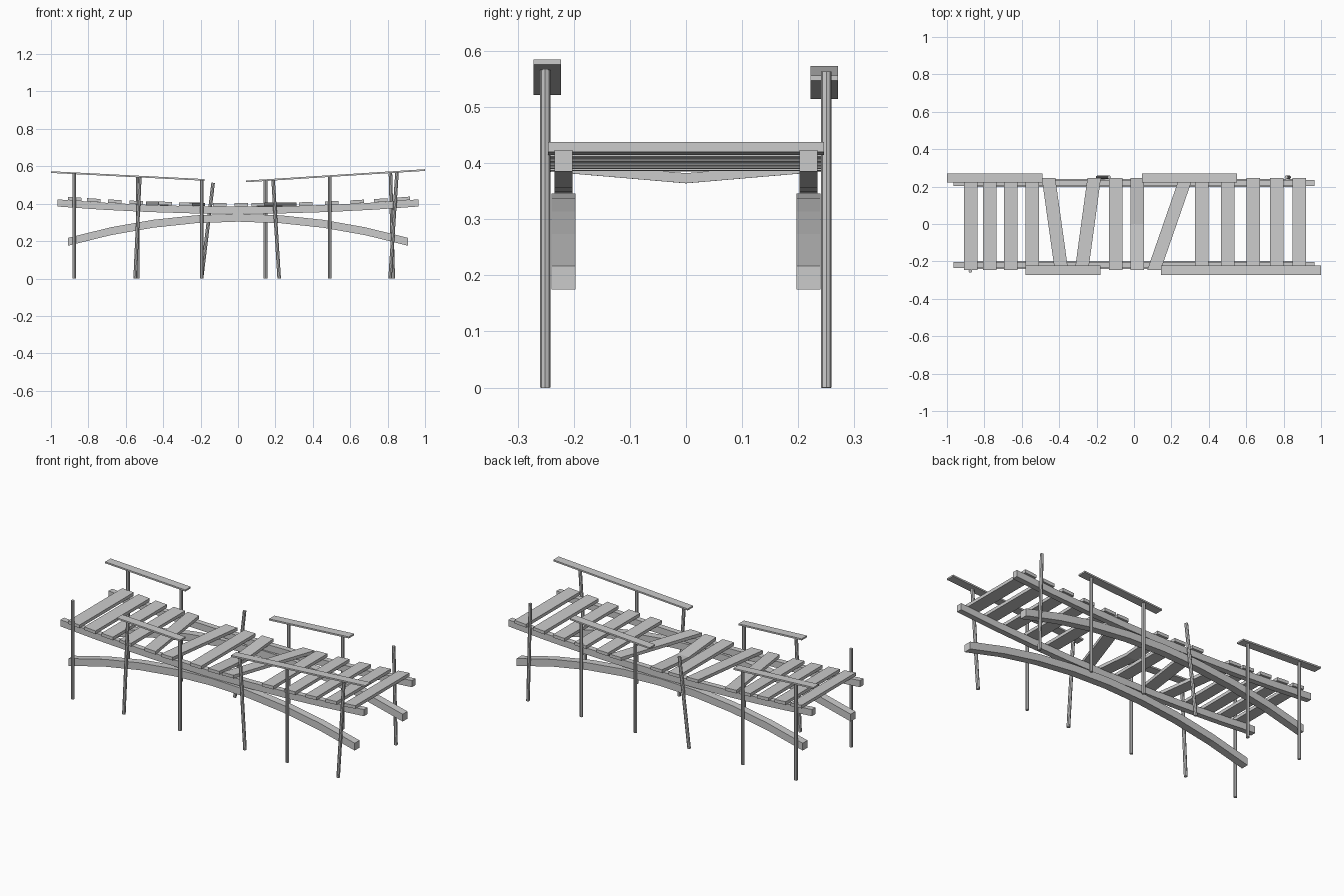
import bpy, bmesh, math
from mathutils import Vector

if "Cube" in bpy.data.objects:
    bpy.data.objects.remove(bpy.data.objects["Cube"])


def finish(bm, name):
    bmesh.ops.recalc_face_normals(bm, faces=bm.faces)
    me = bpy.data.meshes.new(name)
    bm.to_mesh(me)
    bm.free()
    ob = bpy.data.objects.new(name, me)
    bpy.context.collection.objects.link(ob)
    return ob


def loft(name, sections):
    """Skin a list of four-point sections into a closed beam."""
    bm = bmesh.new()
    rings = [[bm.verts.new(p) for p in s] for s in sections]
    for a, b in zip(rings, rings[1:]):
        for i in range(4):
            j = (i + 1) % 4
            bm.faces.new((a[i], a[j], b[j], b[i]))
    bm.faces.new(rings[0])
    bm.faces.new(rings[-1])
    return finish(bm, name)


def bowed_beam(name, y, half_len, z_mid, z_end, width, height, n=8):
    secs = []
    for i in range(n + 1):
        t = 2 * i / n - 1
        x, z = t * half_len, z_mid + (z_end - z_mid) * t * t
        secs.append([(x, y + a * width / 2, z + b * height / 2)
                     for a, b in ((-1, -1), (1, -1), (1, 1), (-1, 1))])
    return loft(name, secs)


def plank(name, x_front, x_back, sag=0.0):
    """Deck board lying on the stringers, following their slope."""
    w, th, y_end = 0.072, 0.018, 0.246
    secs = []
    for s in (-1, 0, 1):
        xc = x_front + (x_back - x_front) * (s + 1) / 2
        xm = (x_front + x_back) / 2
        slope = 0.08 * xm / 0.96 ** 2
        z0 = 0.385 + 0.038 * (xm / 0.96) ** 2 - (sag if s == 0 else 0)
        secs.append([(xc + a * w / 2, s * y_end, z0 + a * w / 2 * slope + b * th)
                     for a, b in ((-1, 0), (1, 0), (1, 1), (-1, 1))])
    return loft(name, secs)


def post(name, y, x_bottom, x_top, z_top):
    p, q = Vector((x_bottom, y, 0)), Vector((x_top, y, z_top))
    d = q - p
    bm = bmesh.new()
    bmesh.ops.create_cone(bm, cap_ends=True, segments=8, radius1=0.0095,
                          radius2=0.0095, depth=d.length)
    ob = finish(bm, name)
    ob.location = (p + q) / 2
    ob.rotation_euler = (0, math.atan2(d.x, d.z), 0)
    return ob


def rail_z(x):
    return 0.569 - 0.051 * (x + 1) if x < 0 else 0.519 + 0.0635 * (x - 0.04)


def rail(name, y, x0, x1):
    return loft(name, [[(x, y + a * 0.0245, rail_z(x) + b * 0.0045)
                        for a, b in ((-1, -1), (1, -1), (1, 1), (-1, 1))]
                       for x in (x0, x1)])


# arches below and sagging stringers above, both sides
for s, side in ((-1, "front"), (1, "back")):
    bowed_beam(side + "_arch", s * 0.218, 0.91, 0.325, 0.196, 0.043, 0.042)
    bowed_beam(side + "_stringer", s * 0.218, 0.965, 0.365, 0.404, 0.032, 0.038)

# deck planks: (x at front edge, x at back edge)
planks = [(-0.872, -0.872), (-0.77, -0.77), (-0.66, -0.66), (-0.545, -0.545),
          (-0.388, -0.457), (-0.28, -0.213), (-0.097, -0.097), (0.017, 0.017),
          (0.107, 0.278), (0.361, 0.361), (0.5, 0.5), (0.637, 0.637),
          (0.764, 0.764), (0.883, 0.883)]
for i, (xf, xb) in enumerate(planks):
    plank("plank_%d" % (i + 1), xf, xb, 0.021 if i == 7 else 0.0)

# posts: (x at foot, x at top, free height or None when under a rail)
posts = {
    -0.251: [(-0.875, -0.875, 0.565), (-0.55, -0.525, None), (-0.193, -0.193, None),
             (0.22, 0.188, None), (0.49, 0.49, None), (0.813, 0.85, None)],
    0.25: [(-0.875, -0.875, None), (-0.537, -0.537, None), (-0.195, -0.133, 0.512),
           (0.147, 0.147, None), (0.49, 0.49, None), (0.83, 0.815, 0.563)],
}
for y, row in posts.items():
    for i, (xb, xt, zt) in enumerate(row):
        post("%s_post_%d" % ("front" if y < 0 else "back", i + 1), y, xb, xt,
             zt or rail_z(xt) - 0.003)

# broken handrails
rail("front_rail_left", -0.247, -0.58, -0.178)
rail("front_rail_right", -0.247, 0.145, 1.0)
rail("back_rail_left", 0.246, -1.0, -0.49)
rail("back_rail_right", 0.246, 0.042, 0.55)
